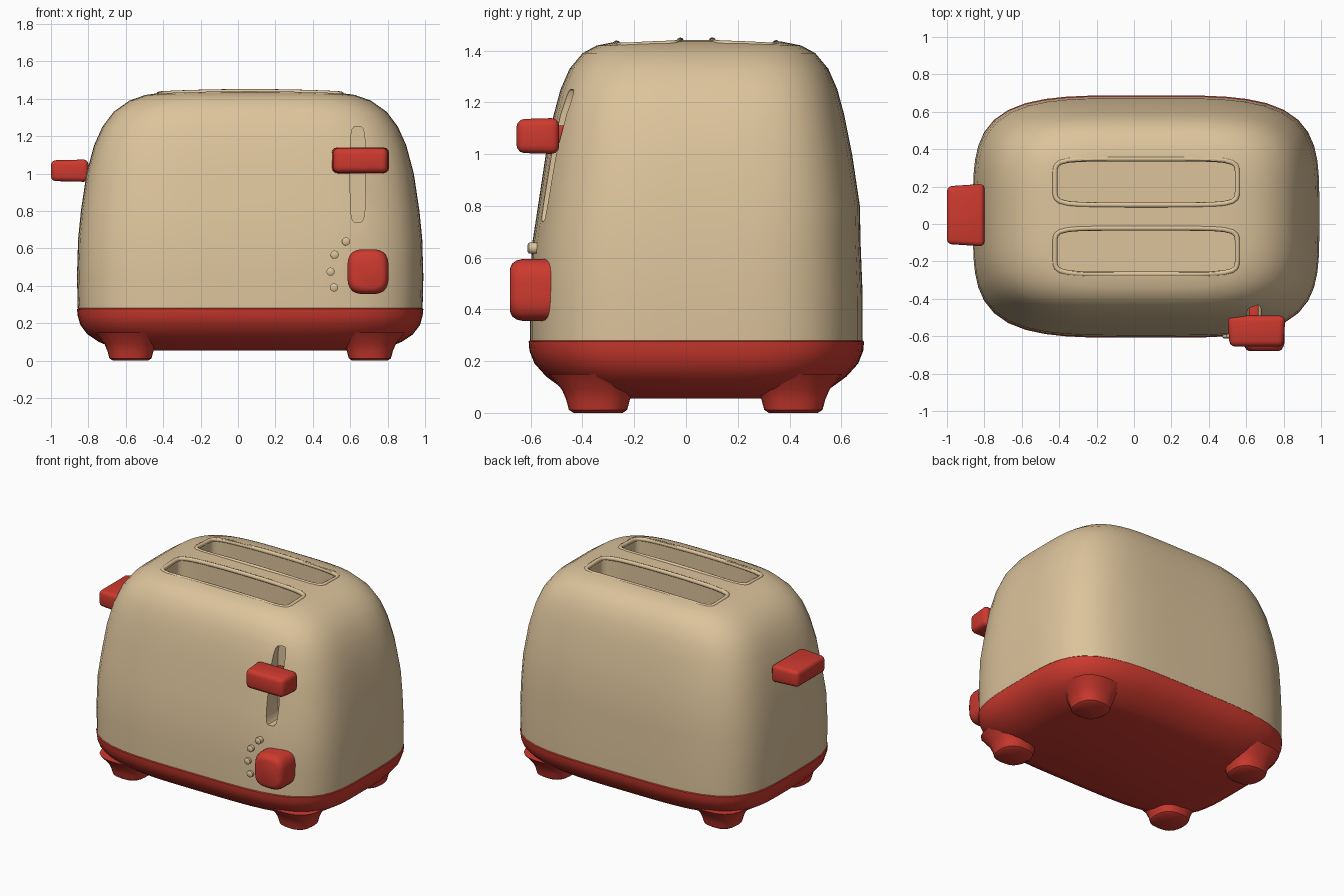
import bpy, bmesh
from math import cos, sin, pi, radians
from mathutils import Matrix

cube = bpy.data.objects.get("Cube")
if cube:
    bpy.data.objects.remove(cube, do_unlink=True)


def material(name, rgb):
    m = bpy.data.materials.new(name)
    m.use_nodes = True
    m.diffuse_color = (*rgb, 1)
    m.node_tree.nodes["Principled BSDF"].inputs["Base Color"].default_value = (*rgb, 1)
    return m


CREAM = material("cream enamel", (0.72, 0.55, 0.33))
RED = material("red plastic", (0.61, 0.042, 0.028))


def outline(hx, hy, power, n):
    """Rounded-rectangle outline as a superellipse."""
    pts = []
    for i in range(n):
        a = 2 * pi * (i + 0.5) / n
        c, s = cos(a), sin(a)
        r = (abs(c) ** power + abs(s) ** power) ** (-1 / power)
        pts.append((hx * r * c, hy * r * s))
    return pts


def finish(ob, mat, angle=40):
    ob.data.materials.append(mat)
    bpy.ops.object.select_all(action="DESELECT")
    ob.select_set(True)
    bpy.context.view_layer.objects.active = ob
    bpy.ops.object.shade_smooth_by_angle(angle=radians(angle))
    return ob


def loft(name, mat, rings, power=4, n=64, matrix=Matrix()):
    """Skin stacked outlines given as (z, half x, half y, centre x, centre y)."""
    bm = bmesh.new()
    loops = [[bm.verts.new((cx + x, cy + y, z)) for x, y in outline(hx, hy, power, n)]
             for z, hx, hy, cx, cy in rings]
    for low, high in zip(loops, loops[1:]):
        for i in range(n):
            j = (i + 1) % n
            bm.faces.new((low[i], low[j], high[j], high[i]))
    bm.faces.new(loops[0][::-1])
    bm.faces.new(loops[-1])
    bm.transform(matrix)
    me = bpy.data.meshes.new(name)
    bm.to_mesh(me)
    bm.free()
    ob = bpy.data.objects.new(name, me)
    bpy.context.collection.objects.link(ob)
    return finish(ob, mat)


def block(name, mat, lo, hi, bevel, taper=None):
    """Bevelled box between two corners; taper = (axis, sign, scale) narrows one end."""
    bm = bmesh.new()
    bmesh.ops.create_cube(bm, size=1)
    if taper:
        axis, sign, k = taper
        for v in bm.verts:
            if v.co[axis] * sign > 0:
                for a in range(3):
                    v.co[a] *= 1 if a == axis else k
    for v in bm.verts:
        for a in range(3):
            v.co[a] = (lo[a] + hi[a]) / 2 + v.co[a] * (hi[a] - lo[a])
    bmesh.ops.bevel(bm, geom=bm.edges[:], offset=bevel, segments=3, profile=0.5, affect="EDGES")
    me = bpy.data.meshes.new(name)
    bm.to_mesh(me)
    bm.free()
    ob = bpy.data.objects.new(name, me)
    bpy.context.collection.objects.link(ob)
    return finish(ob, mat)


def cut(target, cutter):
    mod = target.modifiers.new("cut", "BOOLEAN")
    mod.operation, mod.solver, mod.object = "DIFFERENCE", "EXACT", cutter
    bpy.context.view_layer.objects.active = target
    bpy.ops.object.modifier_apply(modifier=mod.name)
    bpy.data.objects.remove(cutter, do_unlink=True)


# Shell: tapering sides rolling over into a gently domed top
CX, CY = 0.065, 0.05
profile = [(0.28, 0.922, 0.643), (0.45, 0.926, 0.643), (0.65, 0.92, 0.635), (0.8, 0.905, 0.622),
           (1.0, 0.875, 0.592), (1.15, 0.835, 0.562), (1.25, 0.79, 0.535), (1.33, 0.73, 0.5),
           (1.39, 0.645, 0.45), (1.42, 0.56, 0.395), (1.435, 0.45, 0.32), (1.441, 0.3, 0.2)]
shell = loft("shell", CREAM, [(z, hx, hy, CX, CY - (0.01 if z < 0.7 else 0)) for z, hx, hy in profile])

# Bread slots with raised rims
SX, SHX, SHY = 0.065, 0.48, 0.115
for label, sy in (("front", -0.145), ("back", 0.225)):
    cut(shell, loft("slot_cutter", CREAM,
                    [(0.95, SHX, SHY, SX, sy), (1.6, SHX, SHY, SX, sy)], power=7))
    curve = bpy.data.curves.new(label + "_slot_rim", "CURVE")
    curve.dimensions = "3D"
    curve.bevel_depth, curve.bevel_resolution = 0.014, 2
    pts = outline(SHX + 0.008, SHY + 0.008, 7, 64)
    spline = curve.splines.new("POLY")
    spline.points.add(len(pts) - 1)
    spline.use_cyclic_u = True
    for p, (x, y) in zip(spline.points, pts):
        p.co = (SX + x, sy + y, 1.438 - 0.05 * x * x - 0.12 * (sy + y - CY) ** 2, 1)
    rim = bpy.data.objects.new(label + "_slot_rim", curve)
    bpy.context.collection.objects.link(rim)
    curve.materials.append(CREAM)

# Lever track: a vertical pill-shaped groove
FRONT = Matrix.Rotation(pi / 2, 4, "X")   # turns loft height towards -y
cut(shell, loft("track_cutter", CREAM,
                [(0.42, 0.04, 0.255, 0.64, 0.995), (0.8, 0.04, 0.255, 0.64, 0.995)],
                power=5, n=32, matrix=FRONT))
finish(shell, CREAM)

# Base tray with rounded underside
base_profile = [(0.055, 0.66, 0.42), (0.07, 0.74, 0.47), (0.1, 0.81, 0.525), (0.14, 0.87, 0.58),
                (0.19, 0.908, 0.625), (0.24, 0.922, 0.645), (0.275, 0.926, 0.648), (0.283, 0.918, 0.64)]
loft("base", RED, [(z, hx, hy, CX, 0.04) for z, hx, hy in base_profile])

# Feet
for xn, fx in (("right", -0.575), ("left", 0.705)):
    for yn, fy in (("front", -0.34), ("back", 0.415)):
        loft(f"{yn}_{xn}_foot", RED,
             [(z, h, h, fx, fy) for z, h in ((0, 0.095), (0.012, 0.113), (0.05, 0.123), (0.09, 0.14), (0.15, 0.19))],
             power=2.6, n=24)

# Lever, its stem, and the side handle
block("lever", RED, (0.5, -0.655, 1.0), (0.81, -0.49, 1.14), 0.03, (1, -1, 0.93))
block("lever_stem", RED, (0.615, -0.56, 1.03), (0.665, -0.43, 1.11), 0.008)
block("side_handle", RED, (-1.0, -0.12, 0.955), (-0.8, 0.215, 1.075), 0.025, (0, -1, 0.92))

# Browning knob
loft("knob", RED, [(d, 0.11 * k, 0.12 * k, 0.695, 0.475) for d, k in
                   ((0.52, 1), (0.63, 1), (0.655, 0.95), (0.672, 0.85), (0.68, 0.7))],
     power=3.4, n=40, matrix=FRONT)

# Raised dial marks around the knob
for i, deg in enumerate((205, 180, 153, 126)):
    a = radians(deg)
    loft(f"dial_mark_{i + 1}", CREAM,
         [(d, r, r, 0.695 + 0.2 * cos(a), 0.475 + 0.2 * sin(a)) for d, r in ((0.56, 0.022), (0.607, 0.022), (0.613, 0.012))],
         power=2, n=16, matrix=FRONT)
